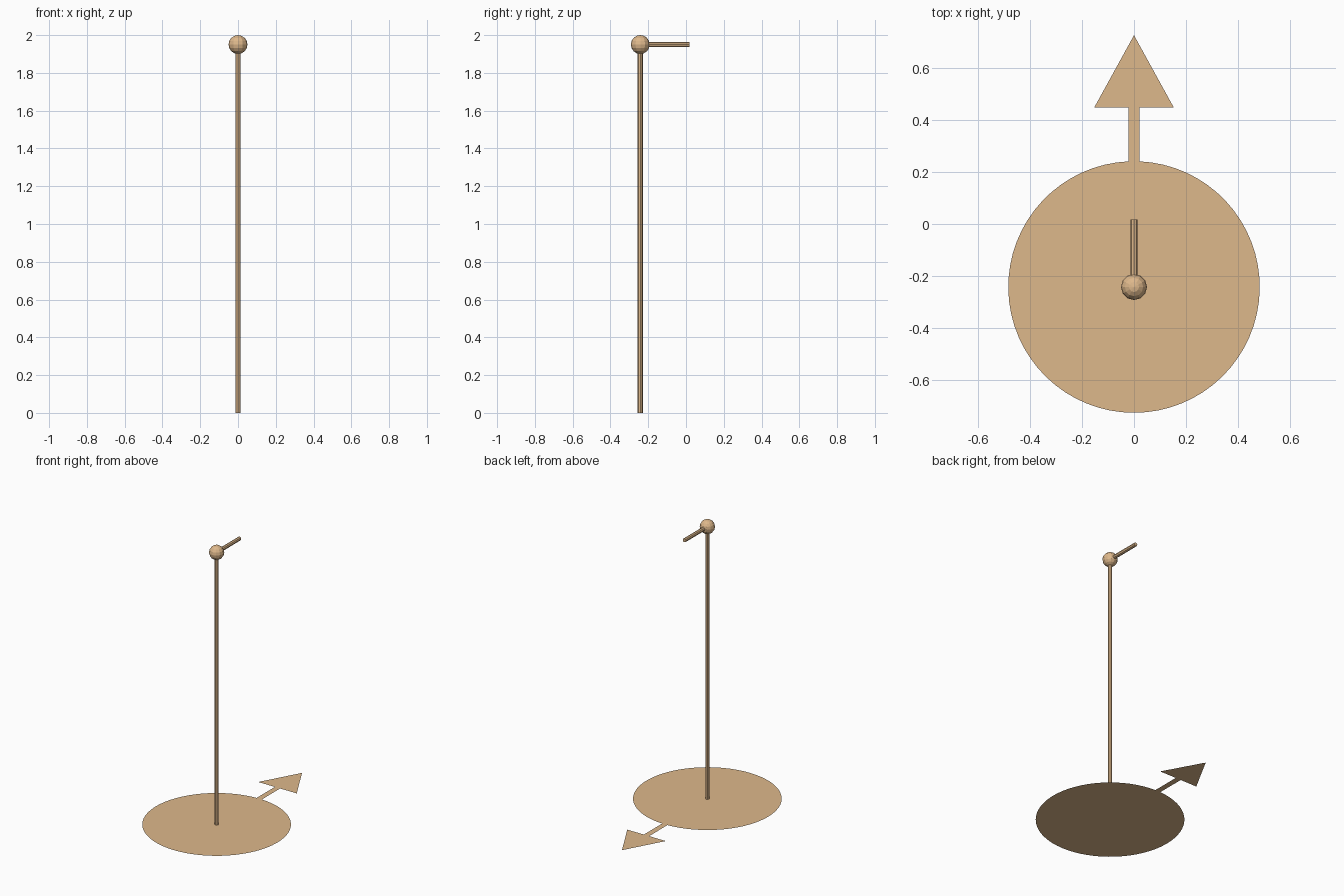
import bpy, bmesh, math
from mathutils import Matrix, Vector

if "Cube" in bpy.data.objects:
    bpy.data.objects.remove(bpy.data.objects["Cube"])

CY = -0.242          # y of the pole and dial centre
R_OUT, R_IN = 0.483, 0.46
HALF = 0.021         # half width of the arrow shaft

tan = bpy.data.materials.new("tan")
tan.diffuse_color = (0.73, 0.48, 0.26, 1)
tan.use_nodes = True
tan.node_tree.nodes["Principled BSDF"].inputs["Base Color"].default_value = tan.diffuse_color


def finish(name, bm):
    mesh = bpy.data.meshes.new(name)
    bm.to_mesh(mesh)
    bm.free()
    mesh.materials.append(tan)
    ob = bpy.data.objects.new(name, mesh)
    bpy.context.collection.objects.link(ob)
    return ob


def flat(name, pts):
    bm = bmesh.new()
    f = bm.faces.new([bm.verts.new((x, y, 0)) for x, y in pts])
    f.normal_update()
    if f.normal.z < 0:
        f.normal_flip()
    bmesh.ops.triangulate(bm, faces=bm.faces[:])
    return finish(name, bm)


def arc(r, n=64):
    # circle points starting and ending at the sides of the arrow shaft
    gap = math.asin(HALF / r)
    for i in range(n + 1):
        a = math.pi / 2 + gap + (2 * math.pi - 2 * gap) * i / n
        yield r * math.cos(a), CY + r * math.sin(a)


def rod(name, a, b, r=0.0135, sides=8):
    a, b = Vector(a), Vector(b)
    d = b - a
    rot = Vector((0, 0, 1)).rotation_difference(d).to_matrix().to_4x4()
    bm = bmesh.new()
    bmesh.ops.create_cone(bm, cap_ends=True, segments=sides, radius1=r, radius2=r,
                          depth=d.length, matrix=Matrix.Translation((a + b) / 2) @ rot)
    return finish(name, bm)


# flat dial with a slot for the arrow
flat("dial", list(arc(R_IN)) + [(HALF, CY), (-HALF, CY)])

# thin rim around the dial
bm = bmesh.new()
inner = [bm.verts.new((x, y, 0)) for x, y in arc(R_IN)]
outer = [bm.verts.new((x, y, 0)) for x, y in arc(R_OUT)]
for i in range(len(inner) - 1):
    bm.faces.new((inner[i], outer[i], outer[i + 1], inner[i + 1]))
finish("dial_rim", bm)

# flat direction arrow
half = [(HALF, CY), (HALF, 0.447), (0.153, 0.447)]
flat("arrow", half + [(0, 0.725)] + [(-x, y) for x, y in reversed(half)])

# pole, ball on top and horizontal pointer
rod("pole", (0, CY, 0), (0, CY, 1.95))
rod("pointer", (0, CY, 1.95), (0, 0.018, 1.95))
bm = bmesh.new()
bmesh.ops.create_uvsphere(bm, u_segments=12, v_segments=8, radius=0.05,
                          matrix=Matrix.Translation((0, CY, 1.95)))
finish("ball", bm)
